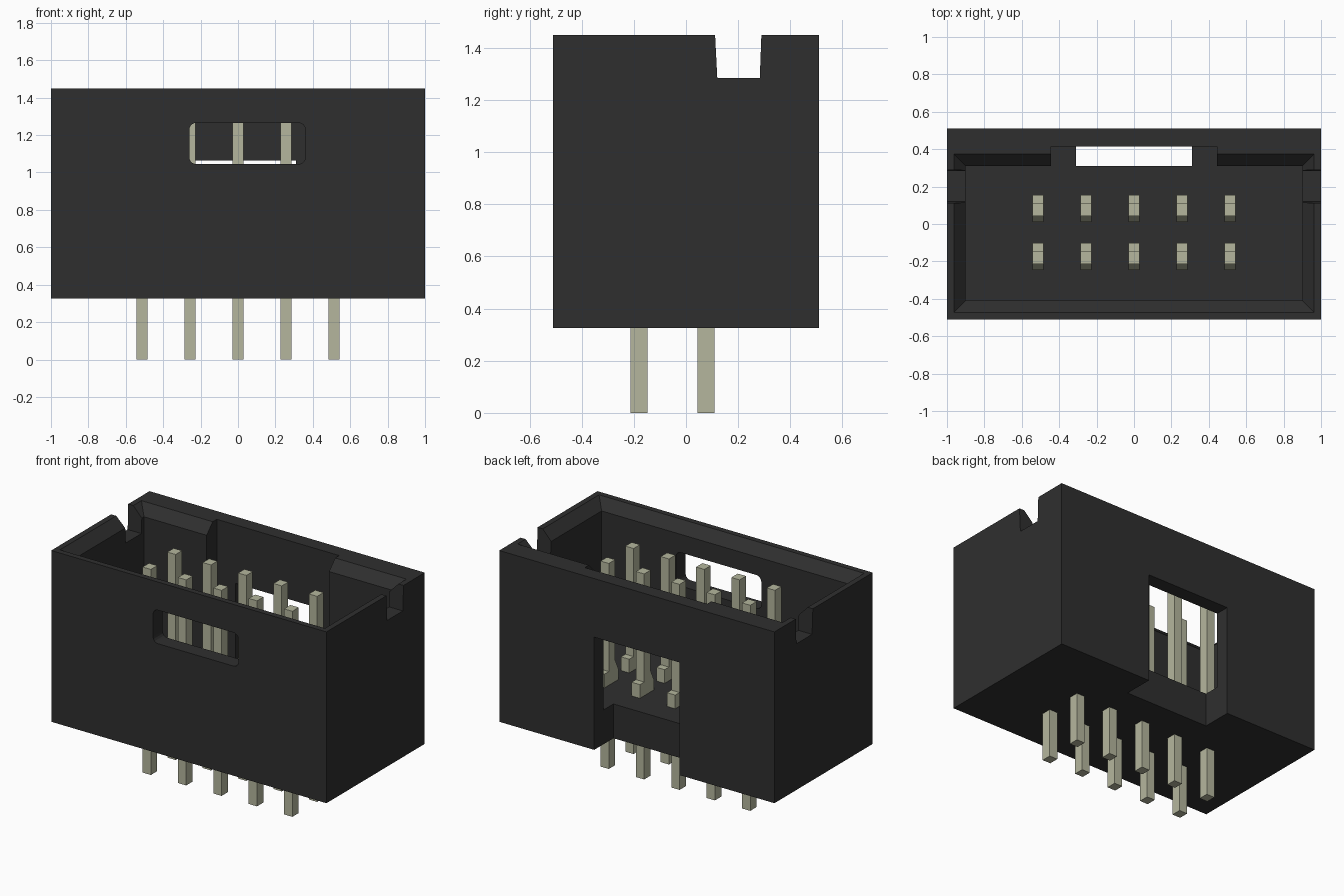
import bpy, bmesh, math

cube = bpy.data.objects.get("Cube")
if cube:
    bpy.data.objects.remove(cube, do_unlink=True)


def material(name, rgb):
    m = bpy.data.materials.new(name)
    m.use_nodes = True
    m.diffuse_color = (*rgb, 1)
    bsdf = next(n for n in m.node_tree.nodes if n.type == 'BSDF_PRINCIPLED')
    bsdf.inputs["Base Color"].default_value = (*rgb, 1)
    return m


BLACK = material("black plastic", (0.028, 0.028, 0.028))
METAL = material("pale metal", (0.46, 0.47, 0.34))


def loft(name, rings, mat=None):
    """Closed solid through rings that all have the same point count."""
    bm = bmesh.new()
    loops = [[bm.verts.new(p) for p in ring] for ring in rings]
    n = len(loops[0])
    for a, b in zip(loops, loops[1:]):
        for i in range(n):
            j = (i + 1) % n
            bm.faces.new((a[i], a[j], b[j], b[i]))
    bm.faces.new(loops[0][::-1])
    bm.faces.new(loops[-1])
    bmesh.ops.recalc_face_normals(bm, faces=bm.faces)
    mesh = bpy.data.meshes.new(name)
    bm.to_mesh(mesh)
    bm.free()
    if mat:
        mesh.materials.append(mat)
    ob = bpy.data.objects.new(name, mesh)
    bpy.context.collection.objects.link(ob)
    return ob


def rect(x0, x1, y0, y1, z):
    return [(x0, y0, z), (x1, y0, z), (x1, y1, z), (x0, y1, z)]


def box(name, x0, x1, y0, y1, z0, z1, mat=None):
    return loft(name, [rect(x0, x1, y0, y1, z) for z in (z0, z1)], mat)


def extrude_x(name, profile, x0, x1, mat=None):
    return loft(name, [[(x, y, z) for y, z in profile] for x in (x0, x1)], mat)


BOTTOM, FLOOR, TOP = 0.325, 0.55, 1.45

# Shroud block
shroud = box("shroud", -1, 1, -0.51, 0.51, BOTTOM, TOP, BLACK)


# Cavity with a chamfered lip
def cavity_ring(z, grow):
    return rect(-0.9 - grow, 0.9 + grow, -0.41 - grow, 0.31 + grow, z)


cavity = loft("cavity_cutter", [cavity_ring(FLOOR, 0), cavity_ring(TOP - 0.065, 0),
                                cavity_ring(TOP + 0.03, 0.095 * 0.063 / 0.065)])

# Key recess inside the back wall, and the opening below it
recess = box("recess_cutter", -0.445, 0.445, 0.2, 0.415, FLOOR, 1.6)
opening = box("opening_cutter", -0.31, 0.31, 0.31, 0.7, 0.2, 1.065)

# Rounded window in the front wall
wx0, wx1, wz0, wz1, r = -0.26, 0.36, 1.045, 1.265, 0.035
outline = []
for k, (cx, cz) in enumerate([(wx1 - r, wz1 - r), (wx0 + r, wz1 - r),
                              (wx0 + r, wz0 + r), (wx1 - r, wz0 + r)]):
    for s in range(5):
        a = math.pi / 2 * (k + s / 4)
        outline.append((cx + r * math.cos(a), cz + r * math.sin(a)))
window = loft("window_cutter", [[(x, y, z) for x, z in outline] for y in (-0.7, -0.3)])

# Tapered notch through both end walls
notch = extrude_x("notch_cutter", [(0.12, 1.285), (0.283, 1.285),
                                   (0.291, 1.5), (0.109, 1.5)], -1.2, 1.2)

bpy.context.view_layer.objects.active = shroud
for cutter in (cavity, recess, opening, window, notch):
    mod = shroud.modifiers.new("cut", 'BOOLEAN')
    mod.operation, mod.solver, mod.object = 'DIFFERENCE', 'EXACT', cutter
    bpy.ops.object.modifier_apply(modifier=mod.name)
    bpy.data.objects.remove(cutter, do_unlink=True)

# Pins: two rows of five, each with a retention shoulder on the floor
h = 0.033
pin_profile = [(-h, 0), (h, 0), (h, 0.53), (0.078, 0.53), (0.078, 0.64), (h, 0.64),
               (h, 1.35), (-h, 1.35), (-h, 0.69), (-0.067, 0.62), (-0.067, 0.53), (-h, 0.53)]
pin = extrude_x("pin", pin_profile, -0.03, 0.03, METAL)
for row, y in (("front", -0.18), ("back", 0.077)):
    for i in range(5):
        ob = bpy.data.objects.new(f"pin_{row}_{i + 1}", pin.data)
        ob.location = ((i - 2) * 0.257, y, 0)
        bpy.context.collection.objects.link(ob)
bpy.data.objects.remove(pin, do_unlink=True)
